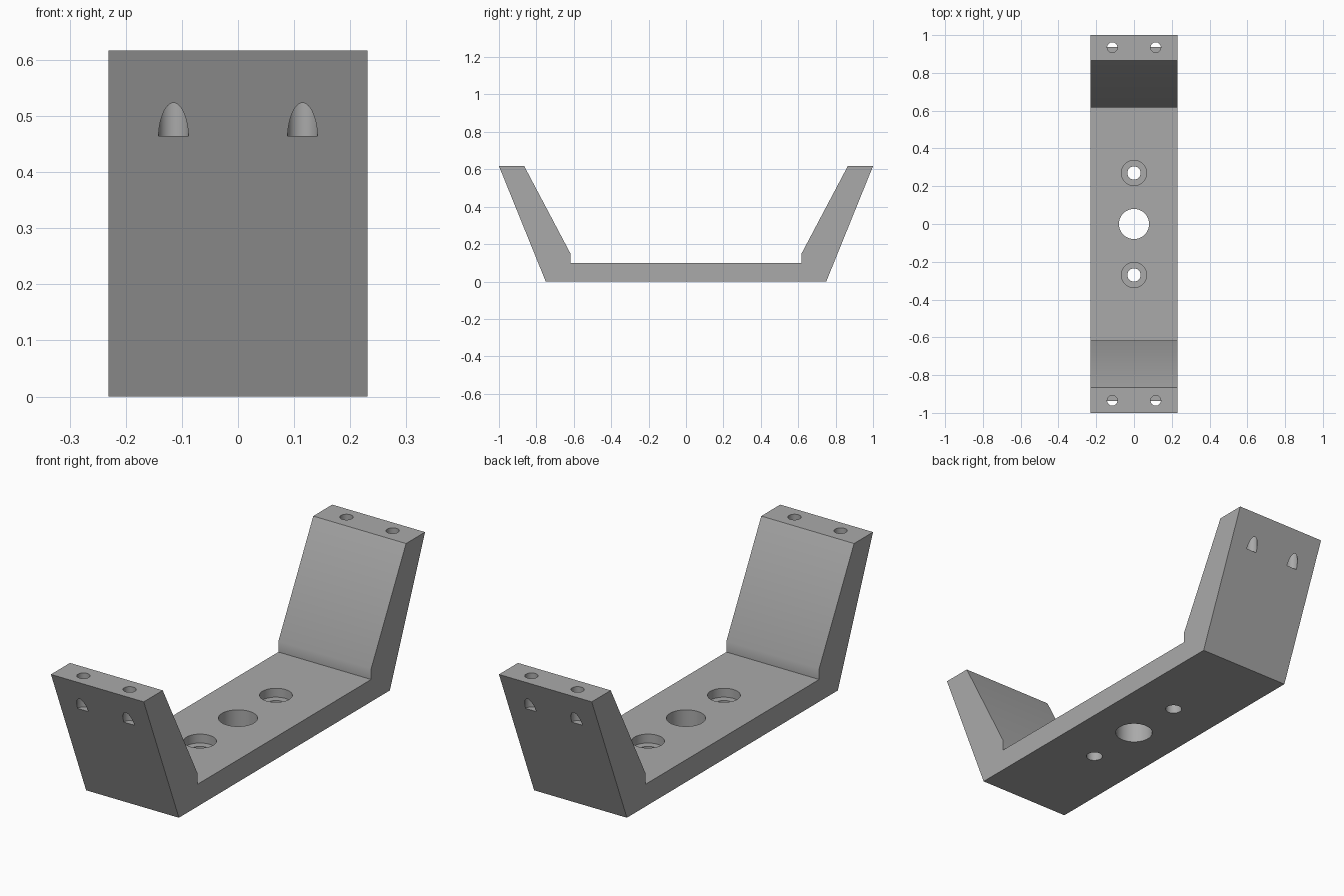
import bpy, bmesh, math
from mathutils import Matrix, Vector

cube = bpy.data.objects.get("Cube")
if cube:
    bpy.data.objects.remove(cube, do_unlink=True)

WIDTH, HEIGHT, FLOOR = 0.462, 0.617, 0.1

grey = bpy.data.materials.new("plain_grey")
grey.use_nodes = True
colour = (0.4, 0.4, 0.4, 1)
grey.diffuse_color = colour
grey.node_tree.nodes["Principled BSDF"].inputs["Base Color"].default_value = colour


def make_object(name, bm):
    bmesh.ops.recalc_face_normals(bm, faces=bm.faces)
    mesh = bpy.data.meshes.new(name)
    bm.to_mesh(mesh)
    bm.free()
    mesh.materials.append(grey)
    obj = bpy.data.objects.new(name, mesh)
    bpy.context.collection.objects.link(obj)
    return obj


def add_cylinder(bm, x, y, radius, bottom, top, sides=48):
    bmesh.ops.create_cone(bm, cap_ends=True, segments=sides, radius1=radius,
                          radius2=radius, depth=top - bottom,
                          matrix=Matrix.Translation((x, y, (bottom + top) / 2)))


# Bracket body: mirrored half profile, extruded across the width
half = [(0.75, 0), (1, HEIGHT), (0.865, HEIGHT), (0.617, 0.148), (0.617, FLOOR)]
profile = half + [(-y, z) for y, z in reversed(half)]
bm = bmesh.new()
side = bm.faces.new([bm.verts.new((-WIDTH / 2, y, z)) for y, z in profile])
extruded = bmesh.ops.extrude_face_region(bm, geom=[side])["geom"]
bmesh.ops.translate(bm, vec=Vector((WIDTH, 0, 0)),
                    verts=[g for g in extruded if isinstance(g, bmesh.types.BMVert)])
bracket = make_object("bracket", bm)

# Through holes in the floor, and blind holes that break out of the arms
holes = bmesh.new()
add_cylinder(holes, 0, 0, 0.08, -0.1, 0.2)
for sy in (-1, 1):
    add_cylinder(holes, 0, sy * 0.27, 0.035, -0.1, 0.2)
    for sx in (-1, 1):
        add_cylinder(holes, sx * 0.115, sy * 0.935, 0.027, 0.464, 0.7)

# Wide recesses around the two screw holes
recesses = bmesh.new()
for sy in (-1, 1):
    add_cylinder(recesses, 0, sy * 0.27, 0.067, 0.06, 0.2)

bpy.context.view_layer.objects.active = bracket
bracket.select_set(True)
for name, bm in (("hole_cutter", holes), ("recess_cutter", recesses)):
    cutter = make_object(name, bm)
    cutter.hide_render = True
    cut = bracket.modifiers.new(name, "BOOLEAN")
    cut.operation, cut.solver, cut.object = "DIFFERENCE", "EXACT", cutter
    bpy.ops.object.modifier_apply(modifier=cut.name)
    bpy.data.objects.remove(cutter, do_unlink=True)

# Smooth hole walls, crisp outer edges
bpy.ops.object.shade_smooth_by_angle(angle=math.radians(30))
